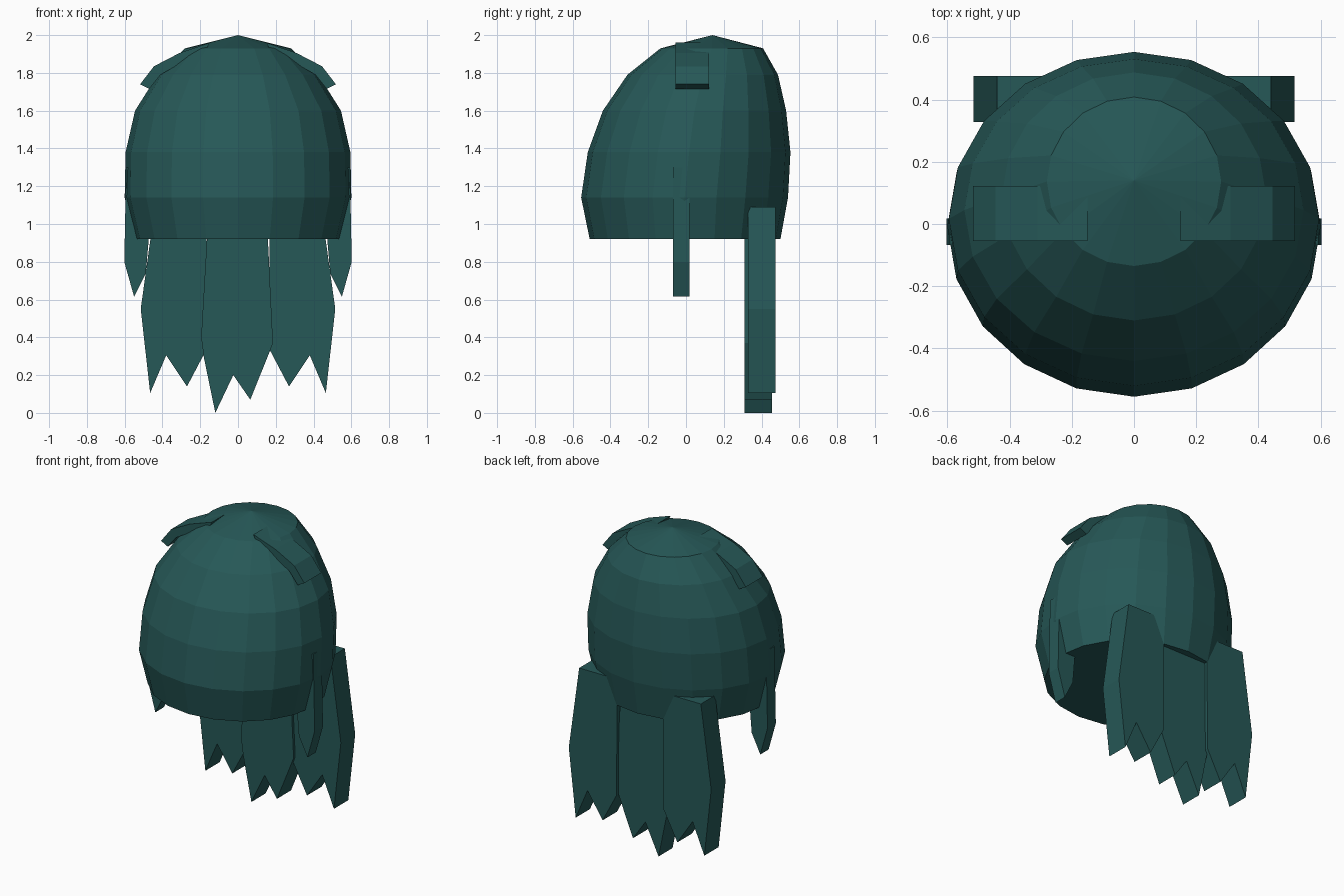
import bpy, bmesh, math

if "Cube" in bpy.data.objects:
    bpy.data.objects.remove(bpy.data.objects["Cube"])

teal = bpy.data.materials.new("dark teal")
teal.diffuse_color = (0.0194, 0.0976, 0.0953, 1)
teal.use_nodes = True
teal.node_tree.nodes["Principled BSDF"].inputs["Base Color"].default_value = teal.diffuse_color


def finish(name, bm):
    bmesh.ops.recalc_face_normals(bm, faces=bm.faces)
    mesh = bpy.data.meshes.new(name)
    bm.to_mesh(mesh)
    bm.free()
    mesh.materials.append(teal)
    obj = bpy.data.objects.new(name, mesh)
    bpy.context.collection.objects.link(obj)
    return obj


def slab(name, outline, y0, y1, side=1):
    """Extrude an (x, z) outline from y0 to y1; side=-1 mirrors it in x."""
    bm = bmesh.new()
    face = bm.faces.new([bm.verts.new((side * x, y0, z)) for x, z in outline])
    ext = bmesh.ops.extrude_face_region(bm, geom=[face])
    moved = [v for v in ext["geom"] if isinstance(v, bmesh.types.BMVert)]
    bmesh.ops.translate(bm, verts=moved, vec=(0, y1 - y0, 0))
    return finish(name, bm)


# Main hair cap: stacked elliptical rings leaning back, closed below
SIDES = 20
RINGS = [  # z, half width, front y, back y
    (0.92, 0.545, -0.51, 0.50),
    (1.14, 0.60, -0.555, 0.54),
    (1.38, 0.595, -0.52, 0.553),
    (1.60, 0.545, -0.44, 0.53),
    (1.79, 0.425, -0.31, 0.487),
    (1.93, 0.28, -0.135, 0.408),
]
bm = bmesh.new()
loops = []
for z, rx, yf, yb in RINGS:
    loop = []
    for i in range(SIDES):
        a = 2 * math.pi * i / SIDES
        loop.append(bm.verts.new((rx * math.cos(a),
                                  (yf + yb) / 2 + (yb - yf) / 2 * math.sin(a), z)))
    loops.append(loop)
crown = bm.verts.new((0, 0.14, 2.0))
for i in range(SIDES):
    j = (i + 1) % SIDES
    for lo, hi in zip(loops, loops[1:]):
        bm.faces.new((lo[i], lo[j], hi[j], hi[i]))
    bm.faces.new((loops[-1][i], loops[-1][j], crown))
bm.faces.new(loops[0])
finish("hair_cap", bm)

# Middle back lock with jagged tips
slab("back_lock_middle",
     [(-0.155, 1.09), (-0.195, 0.40), (-0.18, 0.29), (-0.12, 0.0), (-0.025, 0.20),
      (0.065, 0.07), (0.17, 0.33), (0.185, 0.37), (0.15, 1.09)], 0.31, 0.455)

# Mirrored locks
BACK = [(0.44, 1.09), (0.515, 0.55), (0.465, 0.105), (0.38, 0.305),
        (0.27, 0.14), (0.17, 0.33), (0.165, 1.09)]
SIDE = [(0.592, 1.30), (0.602, 0.80), (0.55, 0.615), (0.488, 0.74), (0.47, 0.95), (0.47, 1.30)]
TOP = [(0.15, 1.96), (0.31, 1.905), (0.445, 1.835), (0.518, 1.74),
       (0.47, 1.715), (0.41, 1.79), (0.29, 1.86), (0.17, 1.92)]
for side, label in ((1, "right"), (-1, "left")):
    slab("back_lock_" + label, BACK, 0.327, 0.475, side)
    slab("side_lock_" + label, SIDE, -0.068, 0.018, side)
    slab("top_tuft_" + label, TOP, -0.055, 0.122, side)
